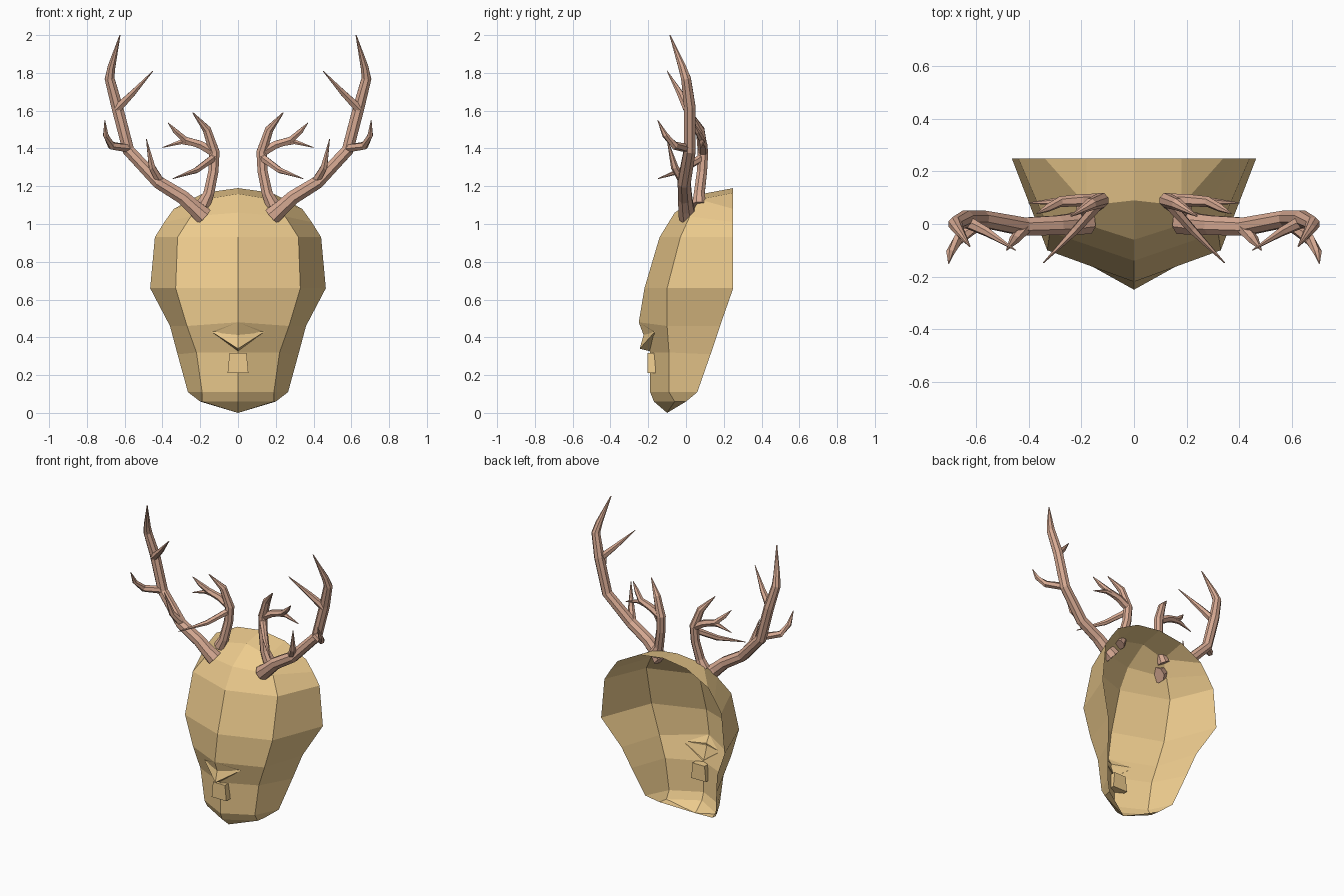
import bpy, bmesh, math
from mathutils import Vector

if "Cube" in bpy.data.objects:
    bpy.data.objects.remove(bpy.data.objects["Cube"])


def material(name, rgb):
    m = bpy.data.materials.new(name)
    m.diffuse_color = (*rgb, 1)
    m.use_nodes = True
    m.node_tree.nodes["Principled BSDF"].inputs["Base Color"].default_value = m.diffuse_color
    return m


GOLD = material("ochre", (0.85, 0.60, 0.27))
HORN = material("horn", (0.68, 0.40, 0.29))


def finish(name, bm, mat, mirror=True):
    me = bpy.data.meshes.new(name)
    bm.to_mesh(me)
    bm.free()
    me.materials.append(mat)
    ob = bpy.data.objects.new(name, me)
    bpy.context.collection.objects.link(ob)
    if mirror:
        ob.modifiers.new("mirror", 'MIRROR').merge_threshold = 0.001
    return ob


def tube(bm, points, sides):
    """Faceted tapering tube through (x, y, z, radius) points."""
    ps = [Vector(p[:3]) for p in points]
    rings = []
    for i, p in enumerate(ps):
        t = (ps[min(i + 1, len(ps) - 1)] - ps[max(i - 1, 0)]).normalized()
        u = t.cross(Vector((0, 1, 0))).normalized()
        v = t.cross(u)
        ring = []
        for k in range(sides):
            a = math.tau * (k + 0.5) / sides
            ring.append(bm.verts.new(p + (u * math.cos(a) + v * math.sin(a)) * points[i][3]))
        rings.append(ring)
    for a, b in zip(rings, rings[1:]):
        for k in range(sides):
            n = (k + 1) % sides
            bm.faces.new((a[k], a[n], b[n], b[k]))
    bm.faces.new(rings[0][::-1])
    bm.faces.new(rings[-1])


# Mask shell: rows from crown to chin, each centre / mid / rim
rows = [
    [(0, .25, 1.19), (.18, .25, 1.165), (.18, .25, 1.165)],
    [(0, .09, 1.16), (.18, .07, 1.13), (.34, .25, 1.08)],
    [(0, -.06, 1.06), (.25, .02, 1.04), (.39, .25, 1.01)],
    [(0, -.14, .93), (.32, -.03, .93), (.44, .25, .93)],
    [(0, -.22, .66), (.33, -.10, .66), (.465, .25, .66)],
    [(0, -.25, .48), (.27, -.10, .46), (.36, .18, .46)],
    [(0, -.19, .32), (.22, -.09, .32), (.32, .13, .31)],
    [(0, -.19, .11), (.19, -.09, .11), (.265, .06, .11)],
    [(0, -.17, .06), (.19, -.06, .06), (.20, 0, .06)],
    [(0, -.10, 0)] * 3,
]
bm = bmesh.new()
grid = [[bm.verts.new(p) for p in r] for r in rows]
for a, b in zip(grid, grid[1:]):
    for c in range(2):
        bm.faces.new((a[c], b[c], b[c + 1], a[c + 1]))
bmesh.ops.remove_doubles(bm, verts=bm.verts, dist=0.001)
finish("mask_shell", bm, GOLD)

# Nose wedge
bm = bmesh.new()
bridge, ridge, tip, under, wing = [bm.verts.new(p) for p in (
    (0, -.25, .48), (0, -.22, .43), (0, -.245, .34), (0, -.185, .325), (.14, -.165, .43))]
for f in ((bridge, ridge, wing), (ridge, tip, wing), (tip, under, wing)):
    bm.faces.new(f)
finish("nose", bm, GOLD)

# Tapered mouth block
bm = bmesh.new()
bmesh.ops.create_cube(bm, size=1)
for v in bm.verts:
    w = .055 if v.co.z < 0 else .045
    v.co = (math.copysign(w, v.co.x), -.17 + v.co.y * .07, .265 + v.co.z * .105)
finish("mouth", bm, GOLD, False)

# Outer antler: beam and three tines
bm = bmesh.new()
tube(bm, [(.18, .01, 1.04, .052), (.23, 0, 1.085, .044), (.29, -.005, 1.14, .04),
          (.42, -.01, 1.22, .037), (.58, .02, 1.39, .034), (.64, .02, 1.62, .033),
          (.68, 0, 1.77, .028), (.67, -.02, 1.83, .022), (.625, -.085, 2.0, .003)], 8)
for tine in (
    [(.64, .01, 1.61, .026), (.56, -.03, 1.69, .018), (.45, -.10, 1.81, .002)],
    [(.58, .01, 1.40, .024), (.67, -.06, 1.415, .022), (.70, -.11, 1.47, .016), (.705, -.15, 1.55, .002)],
    [(.41, -.01, 1.22, .026), (.455, -.06, 1.30, .02), (.485, -.10, 1.45, .002)],
):
    tube(bm, tine, 6)
finish("outer_antlers", bm, HORN)

# Inner antler: beam, forked tine and forward brow tine
bm = bmesh.new()
tube(bm, [(.185, .07, 1.10, .04), (.155, .07, 1.16, .031), (.13, .085, 1.28, .029),
          (.125, .09, 1.38, .03), (.165, .075, 1.50, .024), (.24, .03, 1.59, .003)], 8)
for tine in (
    [(.13, .09, 1.38, .026), (.20, .09, 1.42, .024), (.28, .085, 1.445, .02),
     (.33, .06, 1.49, .015), (.37, .04, 1.535, .002)],
    [(.22, .09, 1.425, .018), (.30, .085, 1.435, .014), (.40, .08, 1.405, .002)],
    [(.13, .08, 1.35, .022), (.22, -.02, 1.285, .017), (.345, -.148, 1.24, .002)],
):
    tube(bm, tine, 6)
finish("inner_antlers", bm, HORN)
